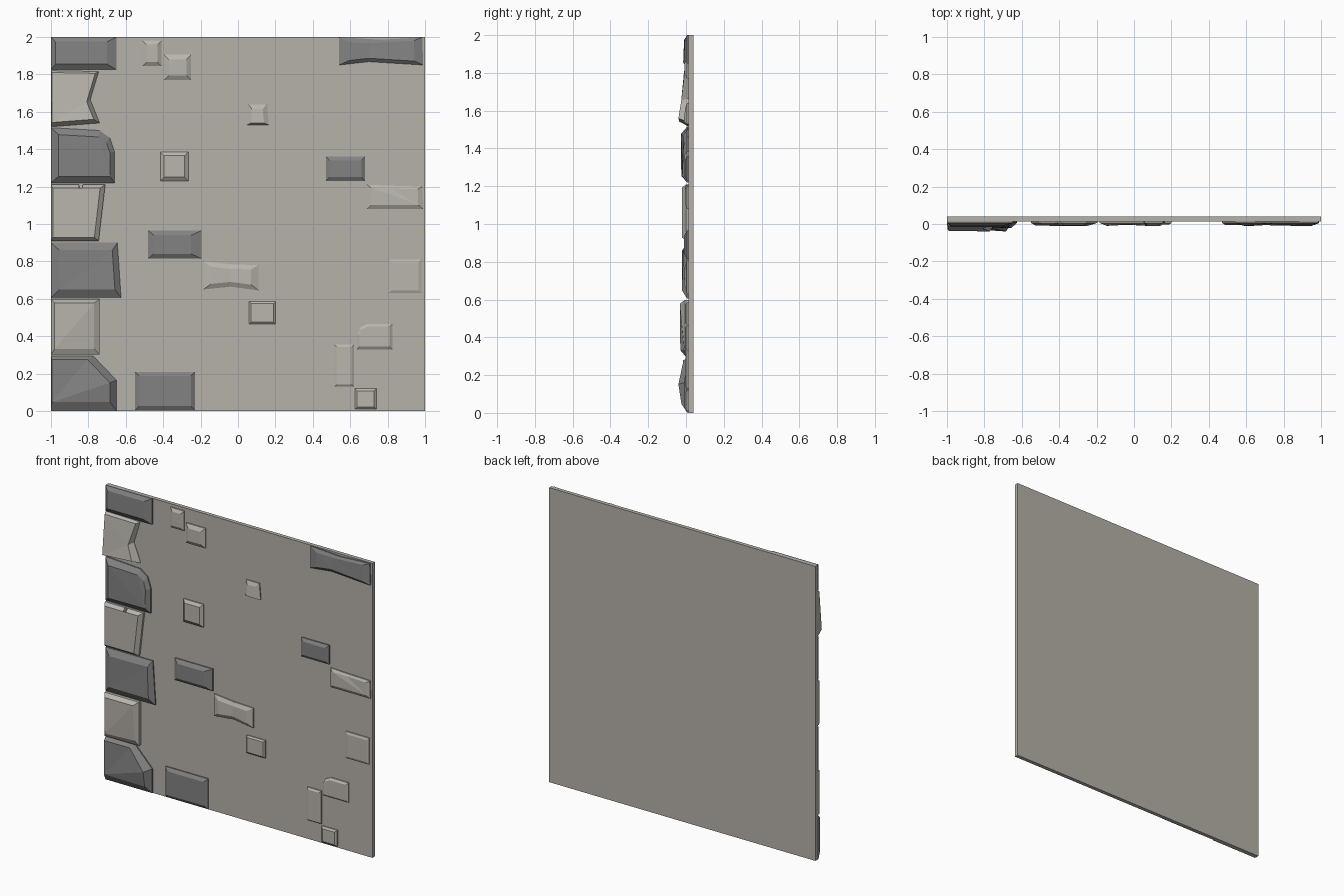
import bpy, bmesh
from mathutils import Vector


def material(name, rgb):
    m = bpy.data.materials.new(name)
    m.diffuse_color = (*rgb, 1)
    return m


PLASTER = material("warm_plaster", (0.47, 0.445, 0.40))
LIGHT = material("light_stone", (0.49, 0.465, 0.42))
DARK = material("dark_grey_stone", (0.225, 0.225, 0.225))
FACE = 0.014   # y of the plaster surface
BACK = 0.04


def finish(bm, name, mat):
    bmesh.ops.recalc_face_normals(bm, faces=bm.faces)
    me = bpy.data.meshes.new(name)
    bm.to_mesh(me)
    bm.free()
    me.materials.append(mat)
    ob = bpy.data.objects.new(name, me)
    bpy.context.collection.objects.link(ob)
    return ob


def inset(pts, margins):
    """Mitred inward offset of a counter-clockwise outline, one margin per edge."""
    p = [Vector(q) for q in pts]
    n = len(p)
    m = margins if isinstance(margins, (list, tuple)) else [margins] * n
    out = []
    for i in range(n):
        d0 = (p[i] - p[i - 1]).normalized()
        d1 = (p[(i + 1) % n] - p[i]).normalized()
        n0, n1 = Vector((-d0.y, d0.x)), Vector((-d1.y, d1.x))
        a, b = p[i] + n0 * m[i - 1], p[i] + n1 * m[i]
        den = d0.x * d1.y - d0.y * d1.x
        if abs(den) < 1e-4:
            out.append(b)
            continue
        w = b - a
        out.append(a + d0 * ((w.x * d1.y - w.y * d1.x) / den))
    return out


def stone(name, mat, pts, margins, front, rim=0.006):
    """Stone with a short upright rim, a bevel and a (possibly uneven) front."""
    n = len(pts)
    ys = front if isinstance(front, (list, tuple)) else [front] * n
    bm = bmesh.new()
    rings = [[bm.verts.new((x, FACE + 0.006, z)) for x, z in pts],
             [bm.verts.new((x, rim, z)) for x, z in pts],
             [bm.verts.new((q.x, y, q.y)) for q, y in zip(inset(pts, margins), ys)]]
    for a, b in zip(rings, rings[1:]):
        for i in range(n):
            j = (i + 1) % n
            bm.faces.new((a[i], a[j], b[j], b[i]))
    bm.faces.new(rings[0][::-1])
    top = bm.faces.new(rings[2])
    bmesh.ops.triangulate(bm, faces=[top])
    return finish(bm, name, mat)


def rect(x0, z0, x1, z1):
    return [(x0, z0), (x1, z0), (x1, z1), (x0, z1)]


# plaster slab
bm = bmesh.new()
bmesh.ops.create_cube(bm, size=1)
for v in bm.verts:
    v.co = (v.co.x * 2, (FACE + BACK) / 2 + v.co.y * (BACK - FACE), v.co.z * 2 + 1)
finish(bm, "plaster_slab", PLASTER)

# corner stones down the left edge, top to bottom
stone("corner_stone_1", DARK, rect(-1, 1.825, -0.65, 2), [0.03, 0.05, 0.025, 0.025],
      [-0.015, -0.015, -0.01, -0.01])
stone("corner_stone_2", LIGHT,
      [(-1, 1.52), (-0.74, 1.54), (-0.79, 1.665), (-0.745, 1.815), (-1, 1.82)],
      [0.022, 0.022, 0.015, 0.01, 0.005], [-0.036, -0.04, -0.025, -0.008, -0.01])
stone("corner_stone_3", DARK,
      [(-1, 1.22), (-0.66, 1.22), (-0.66, 1.385), (-0.685, 1.46), (-0.74, 1.5), (-1, 1.515)],
      [0.035, 0.025, 0.025, 0.03, 0.035, 0.04], [-0.025, -0.02, -0.015, -0.01, -0.015, -0.026])
stone("corner_stone_4", LIGHT,
      [(-1, 0.91), (-0.745, 0.91), (-0.71, 1.21), (-0.83, 1.21), (-0.84, 1.13),
       (-0.85, 1.21), (-1, 1.21)],
      [0.018, 0.025, 0.018, 0.002, 0.002, 0.018, 0.01], -0.021, 0.0)
stone("corner_stone_5", DARK, [(-1, 0.605), (-0.625, 0.605), (-0.645, 0.9), (-1, 0.9)],
      [0.045, 0.03, 0.04, 0.045], [-0.02, -0.022, -0.014, -0.02])
stone("corner_stone_6", LIGHT, rect(-1, 0.302, -0.74, 0.598), [0.03, 0.03, 0.02, 0.02],
      [-0.03, -0.012, -0.033, -0.033], -0.005)
stone("corner_stone_7", DARK,
      [(-1, 0.002), (-0.65, 0.002), (-0.65, 0.165), (-0.775, 0.295), (-1, 0.295)],
      [0.045, 0.035, 0.035, 0.02, 0.005], [-0.018, -0.024, -0.04, -0.014, -0.016])

# scattered square-cut stones: corners, bevel width, front depth
blocks = [
    (LIGHT, (-0.51, 1.845, -0.41, 1.98), 0.02, -0.006),
    (LIGHT, (-0.395, 1.77, -0.25, 1.905), 0.025, -0.008),
    (LIGHT, (-0.415, 1.23, -0.265, 1.385), 0.02, -0.008),
    (DARK, (0.47, 1.23, 0.68, 1.36), 0.02, -0.006),
    (LIGHT, (0.06, 0.465, 0.2, 0.585), 0.01, -0.002),
    (LIGHT, (0.805, 0.63, 0.98, 0.81), 0.015, 0.0),
    (LIGHT, (0.515, 0.13, 0.62, 0.355), 0.012, -0.002),
    (LIGHT, (0.625, 0.01, 0.74, 0.12), 0.012, -0.004),
    (DARK, (-0.55, 0.005, -0.23, 0.21), 0.022, -0.008),
    (DARK, (-0.48, 0.815, -0.195, 0.965), [0.025, 0.055, 0.025, 0.03], -0.01),
]
for i, (mat, box, margin, y) in enumerate(blocks, 1):
    stone(f"wall_stone_{i}", mat, rect(*box), margin, y)

# scattered stones with worn outlines
stone("tapered_stone", LIGHT, [(0.05, 1.53), (0.165, 1.53), (0.155, 1.64), (0.055, 1.64)],
      [0.01, 0.025, 0.025, 0.02], [-0.012, -0.012, -0.004, -0.004])
stone("right_edge_stone", LIGHT,
      [(0.69, 1.08), (0.99, 1.08), (0.985, 1.2), (0.82, 1.205), (0.69, 1.21)],
      [0.022, 0.025, 0.015, 0.015, 0.022], [-0.006, -0.006, -0.004, 0.0, -0.006])
stone("waisted_stone", LIGHT,
      [(-0.185, 0.65), (-0.04, 0.665), (0.11, 0.645), (0.11, 0.78), (-0.04, 0.785), (-0.185, 0.8)],
      [0.025, 0.025, 0.04, 0.025, 0.025, 0.04], [-0.01, -0.004, -0.01, -0.008, -0.002, -0.008])
stone("rounded_stone", LIGHT,
      [(0.635, 0.33), (0.825, 0.33), (0.825, 0.465), (0.69, 0.465), (0.65, 0.445), (0.635, 0.41)],
      0.014, -0.003)
stone("top_right_stone", DARK,
      [(0.54, 1.85), (0.7, 1.868), (0.99, 1.85), (0.985, 1.998), (0.77, 1.985), (0.54, 1.998)],
      [0.018, 0.018, 0.045, 0.015, 0.022, 0.055], [-0.012, -0.006, -0.012, -0.006, 0.0, -0.008])
